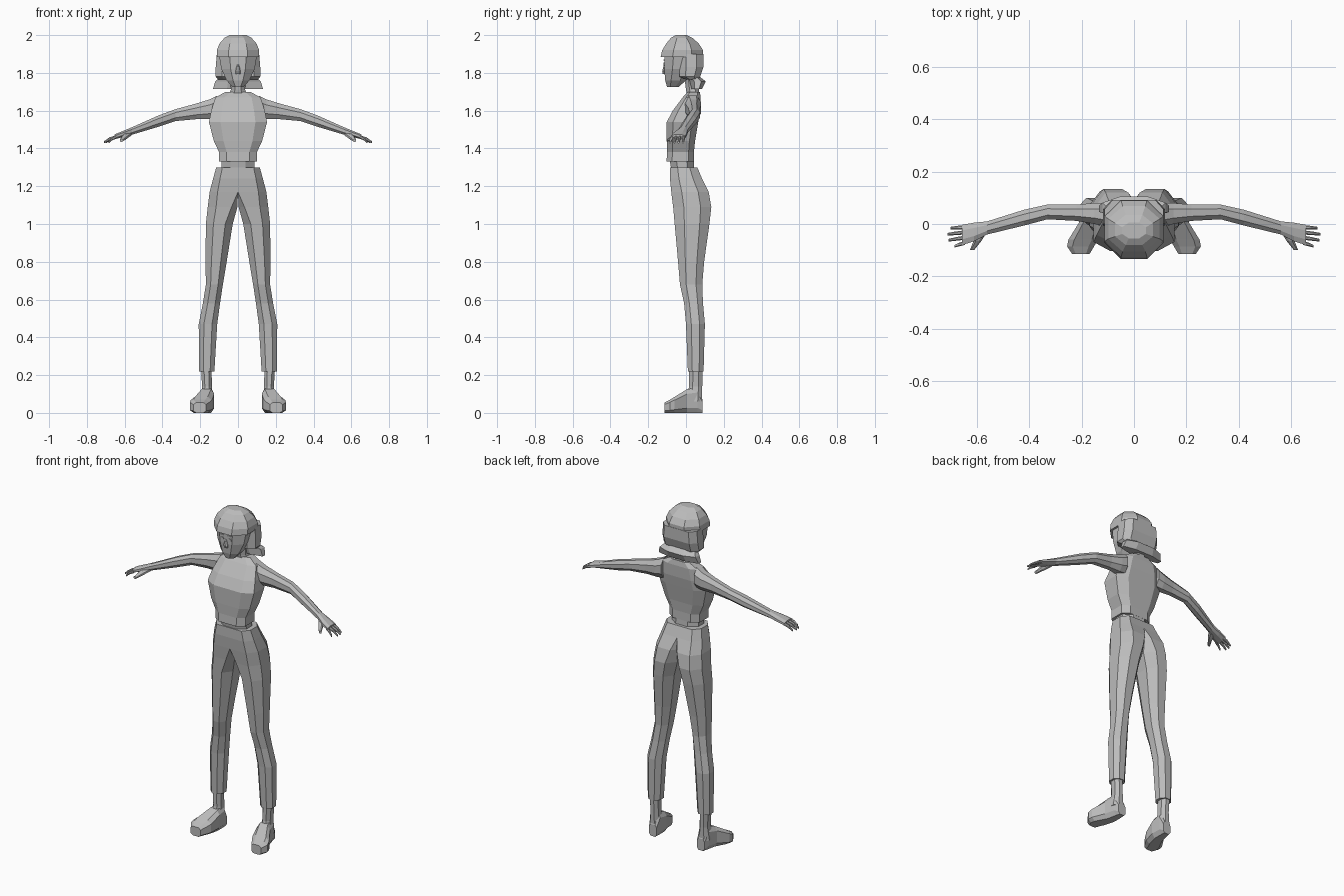
import bpy
import bmesh

cube = bpy.data.objects.get("Cube")
if cube:
    bpy.data.objects.remove(cube, do_unlink=True)

# One plain grey for the whole figure
grey = bpy.data.materials.new("plain grey")
grey.use_nodes = True
COLOUR = (0.5, 0.5, 0.5, 1)
grey.diffuse_color = COLOUR
grey.node_tree.nodes["Principled BSDF"].inputs["Base Color"].default_value = COLOUR

UNIT = 0.01  # part sizes below are in hundredths


def section(a_min, a_max, b_min, b_max, cut, front_cut, back_cut):
    """Eight-sided outline: a box with its corners cut.

    front_cut and back_cut set the two corners on the inner (a_min) side."""
    width, depth = a_max - a_min, b_max - b_min
    a_cut, b_cut = cut * width, cut * depth
    return [
        (a_min, b_min + front_cut * depth),
        (a_min + front_cut * width, b_min),
        (a_max - a_cut, b_min),
        (a_max, b_min + b_cut),
        (a_max, b_max - b_cut),
        (a_max - a_cut, b_max),
        (a_min + back_cut * width, b_max),
        (a_min, b_max - back_cut * depth),
    ]


def place(axis, along, a, b):
    """Put an outline point in space, for a loft running along the axis."""
    point = {"x": (along, a, b), "y": (a, along, b), "z": (a, b, along)}[axis]
    return [value * UNIT for value in point]


def loft(name, axis, rings, cut=0.28, mirror=False):
    """Join a row of outlines into a closed, flat-shaded part."""
    bm = bmesh.new()
    loops = []
    for along, a_min, a_max, b_min, b_max, *inner in rings:
        front_cut, back_cut = inner or (cut, cut)
        outline = section(a_min, a_max, b_min, b_max, cut, front_cut, back_cut)
        loops.append([bm.verts.new(place(axis, along, a, b)) for a, b in outline])
    for low, high in zip(loops, loops[1:]):
        for i in range(len(low)):
            j = (i + 1) % len(low)
            bm.faces.new((low[i], low[j], high[j], high[i]))
    bm.faces.new(loops[0][::-1])
    bm.faces.new(loops[-1])
    bmesh.ops.remove_doubles(bm, verts=bm.verts, dist=UNIT / 100)
    bmesh.ops.recalc_face_normals(bm, faces=bm.faces)

    # Drop the hidden wall where mirrored halves meet
    if mirror:
        wall = [f for f in bm.faces if all(abs(v.co.x) < UNIT / 10 for v in f.verts)]
        bmesh.ops.delete(bm, geom=wall, context="FACES")

    mesh = bpy.data.meshes.new(name)
    bm.to_mesh(mesh)
    bm.free()
    mesh.materials.append(grey)
    part = bpy.data.objects.new(name, mesh)
    bpy.context.collection.objects.link(part)
    if mirror:
        part.modifiers.new("Mirror", "MIRROR").use_clip = True
    return part


def column(name, rings, cut=0.28):
    """A left-right symmetric upright part: height, half width, front, back."""
    return loft(name, "z", [(z, -x, x, front, back) for z, x, front, back in rings], cut)


# Head: face and nose
column("face", [
    (172.5, 3, -10, -4),
    (176, 6, -11, 0),
    (182, 8.8, -11.5, 4),
    (189, 10, -11.5, 6),
    (194, 9, -10, 6),
])
column("nose", [(179.5, 1.2, -12.3, -10), (181, 1.3, -12.6, -10), (184.5, 0.6, -11.7, -10)])

# Eyes and brows as thin plates
loft("eyes", "y", [(-11.8, 1.4, 3.6, 183.8, 185.4), (-11.3, 1.4, 3.6, 183.8, 185.4)], mirror=True)
loft("brows", "y", [(-11.8, 1.2, 3.6, 186.6, 187.1), (-11.3, 1.2, 3.6, 186.6, 187.1)], mirror=True)

# Hair: cap with fringe, long back, flipped ends
column("hair_cap", [
    (188.5, 11.2, -13.4, 9),
    (192, 11.2, -12.6, 9),
    (195.5, 9.8, -10.5, 6.8),
    (198.5, 7.2, -8, 3.5),
    (200, 4.5, -5.5, 0.5),
])
hair_back = [
    (190, 11.2, -3.5, 9.2),
    (183, 11.8, -3.5, 9.2),
    (178, 11.8, -3.5, 7.5),
    (176.5, 10.5, 0, 6.8),
]
loft("hair_back", "z", [(z, 0, x, y, back, 0, 0) for z, x, y, back in hair_back], mirror=True)
column("hair_flip", [
    (178, 9.5, 1, 7.2),
    (175.5, 12, 2, 10.5),
    (171.5, 13.3, 3, 8.5),
])

# Neck and bare waist
column("neck", [(166, 5.5, 1, 7.5), (171, 3.8, 0, 6.8), (179, 4, -1, 6)])
column("waist", [(127, 8.8, -7.5, 4.5), (135, 8.8, -8.8, 4)])

# Sleeveless top
column("shirt", [
    (133, 10, -10.3, 4.2),
    (138, 10, -10, 4.2),
    (144, 12.8, -10.2, 4.8),
    (154, 15.4, -10.2, 6.5),
    (160, 14.2, -7, 7.5),
    (167, 12, -1.8, 7.8),
    (170, 6.5, 1, 7.3),
], cut=0.2)

# Trousers: half a pelvis and one leg, mirrored
loft("trousers", "z", [
    (130, 0, 11.5, -8.5, 6, 0, 0),
    (124, 0, 13.2, -8.5, 8.5, 0, 0),
    (117, 0, 15, -7.8, 12, 0, 0.15),
    (109, 0.3, 16, -6.8, 13.4, 0.2, 0.28),
    (100, 2.8, 17, -6, 12.4),
    (80, 6, 17.2, -4.2, 9.6),
    (68, 8, 17, -3.2, 8.6),
    (58, 9.5, 18.6, -1, 9),
    (47, 11, 20.8, 0, 10),
    (22, 12.5, 20.6, 1, 9.3),
], mirror=True)

# Ankles and splayed shoes
loft("ankles", "z", [
    (24, 14, 19.6, 1.6, 8.8),
    (14, 13.8, 19, 1.6, 8.6),
    (6, 13.2, 20, 0, 8.6),
], mirror=True)
loft("shoes", "y", [
    (8.8, 13.5, 18.5, 0, 7),
    (6, 13, 19.5, 0, 13.5),
    (0.5, 12.6, 21, 0, 12.5),
    (-6, 13.8, 25, 0, 8.5),
    (-8.5, 15.2, 25.5, 0, 7),
    (-11.5, 17, 23.5, 0, 5.5),
], cut=0.2, mirror=True)

# Arms running into palms
loft("arms", "x", [
    (11, -1, 8, 156, 168),
    (15, 0, 8, 155.5, 166),
    (22, 1.2, 7.4, 155.5, 163.8),
    (33, 1.8, 7.4, 154.5, 160.8),
    (42, -0.6, 5.4, 151.5, 157.5),
    (56, -4, 1, 147.3, 151.3),
    (61, -6.6, 0.5, 146, 149.2),
    (65.5, -8, -0.3, 144.8, 147.4),
], mirror=True)

# Four bent fingers fanning out from each palm
for i, (finger, tip) in enumerate(zip(("index", "middle", "ring", "little")[::-1],
                                      (70, 71, 70.8, 68.5))):
    base_y, tip_y = -1.2 - 2 * i, -1.6 - 2.3 * i
    middle_x, middle_y = (tip + 65) / 2, (base_y + tip_y) / 2
    loft(finger + "_fingers", "x", [
        (64.5, base_y - 0.8, base_y + 0.8, 145.2, 147),
        (middle_x, middle_y - 0.7, middle_y + 0.7, 144.2, 145.9),
        (tip, tip_y - 0.5, tip_y + 0.5, 142.7, 143.8),
    ], mirror=True)

# Thumbs
loft("thumbs", "y", [
    (-3, 56, 60, 146.5, 149),
    (-6.5, 58.2, 61.2, 145, 147.5),
    (-10, 61, 62.6, 143.5, 145),
], mirror=True)
